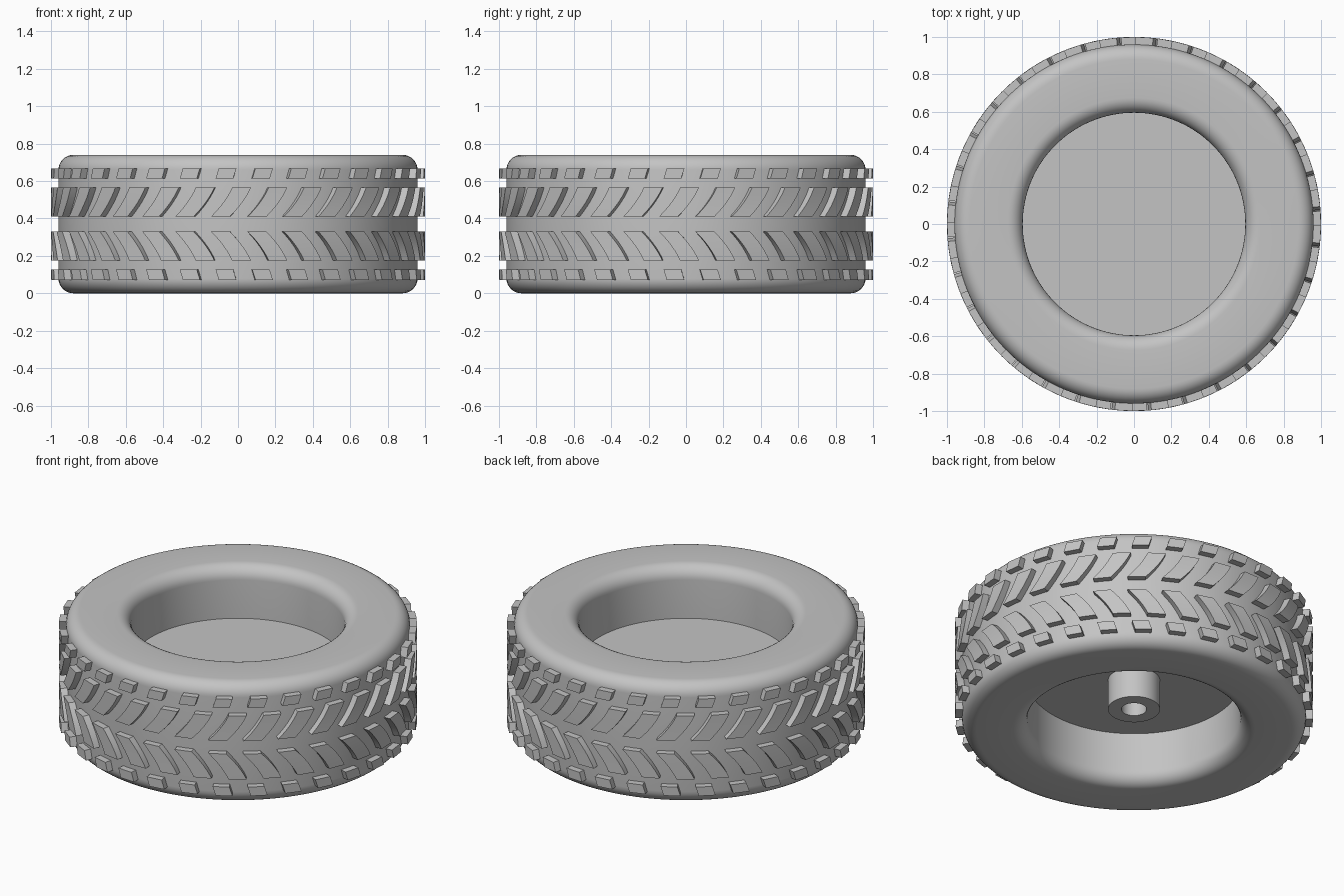
import bpy, bmesh
from math import sin, cos, pi, radians

if "Cube" in bpy.data.objects:
    bpy.data.objects.remove(bpy.data.objects["Cube"])

HEIGHT, TYRE_R, BORE_R, FILLET = 0.74, 0.96, 0.595, 0.08
DISC_LOW, DISC_HIGH = 0.316, 0.424
LUGS, TREAD_R = 32, 1.0

rubber = bpy.data.materials.new("plain_grey")
rubber.use_nodes = True
GREY = (0.55, 0.55, 0.55, 1)
rubber.diffuse_color = GREY
rubber.node_tree.nodes["Principled BSDF"].inputs["Base Color"].default_value = GREY


def finish(bm, name):
    """Turn a bmesh into a shaded object."""
    bmesh.ops.recalc_face_normals(bm, faces=bm.faces)
    mesh = bpy.data.meshes.new(name)
    bm.to_mesh(mesh)
    bm.free()
    mesh.materials.append(rubber)
    obj = bpy.data.objects.new(name, mesh)
    bpy.context.collection.objects.link(obj)
    bpy.ops.object.select_all(action="DESELECT")
    obj.select_set(True)
    bpy.context.view_layer.objects.active = obj
    bpy.ops.object.shade_smooth_by_angle(angle=radians(30))


def polar(r, angle, z):
    return (r * cos(angle), r * sin(angle), z)


def lathe(name, profile, steps=128):
    """Revolve a closed (radius, z) outline around the z axis."""
    bm = bmesh.new()
    rings = [[bm.verts.new(polar(r, 2 * pi * i / steps, z)) for r, z in profile]
             for i in range(steps)]
    n = len(profile)
    for i in range(steps):
        a, b = rings[i], rings[(i + 1) % steps]
        for j in range(n):
            k = (j + 1) % n
            bm.faces.new((a[j], b[j], b[k], a[k]))
    finish(bm, name)


def corner(r, z, start, steps=8):
    """Quarter-circle fillet around a centre, beginning at a given angle."""
    return [(r + FILLET * cos(start + pi / 2 * i / steps),
             z + FILLET * sin(start + pi / 2 * i / steps)) for i in range(steps + 1)]


# Tyre carcass: a rounded rectangle revolved
r_in, r_out = BORE_R + FILLET, TYRE_R - FILLET
z_low, z_high = FILLET, HEIGHT - FILLET
lathe("tyre_body", corner(r_out, z_low, -pi / 2) + corner(r_out, z_high, 0)
      + corner(r_in, z_high, pi / 2) + corner(r_in, z_low, pi))

# Wheel web: solid disc closing the bore
bm = bmesh.new()
bmesh.ops.create_cone(bm, cap_ends=True, segments=128, radius1=BORE_R + 0.002,
                      radius2=BORE_R + 0.002, depth=DISC_HIGH - DISC_LOW)
bmesh.ops.translate(bm, verts=bm.verts, vec=(0, 0, (DISC_LOW + DISC_HIGH) / 2))
finish(bm, "wheel_disc")

# Axle hub: hollow boss below the disc
hub_top = DISC_LOW + 0.01
lathe("axle_hub", [(0.07, 0.13), (0.145, 0.13), (0.145, hub_top), (0.07, hub_top)], 64)


def tread_ring(name, path, width, flip):
    """Ring of raised lugs; path lists (angle in degrees, z) up the lug."""
    bm = bmesh.new()
    for i in range(LUGS):
        turn = -pi / 2 + 2 * pi * i / LUGS
        rows = []
        for deg, z in path:
            mid = turn + radians(deg)
            lo, hi = mid - radians(width) / 2, mid + radians(width) / 2
            height = HEIGHT - z if flip else z
            rows.append([bm.verts.new(polar(r, a, height)) for r, a in
                         ((TYRE_R - 0.01, lo), (TREAD_R, lo),
                          (TREAD_R, hi), (TYRE_R - 0.01, hi))])
        bm.faces.new(rows[0])
        bm.faces.new(rows[-1])
        for a, b in zip(rows, rows[1:]):
            for j in range(4):
                k = (j + 1) % 4
                bm.faces.new((a[j], a[k], b[k], b[j]))
    finish(bm, name)


# Curved slanting lugs near the middle and short lugs at the shoulders
STEPS = 6
chevron = []
for s in range(STEPS + 1):
    t = s / STEPS
    chevron.append((-5.4 + 9 * t - 2.5 * t * t, 0.41 + 0.155 * t))
shoulder = [(-4.2, 0.613), (-3.2, 0.668)]

for side, flip in (("upper", False), ("lower", True)):
    tread_ring(side + "_chevron_lugs", chevron, 5.8, flip)
    tread_ring(side + "_shoulder_lugs", shoulder, 5.4, flip)
